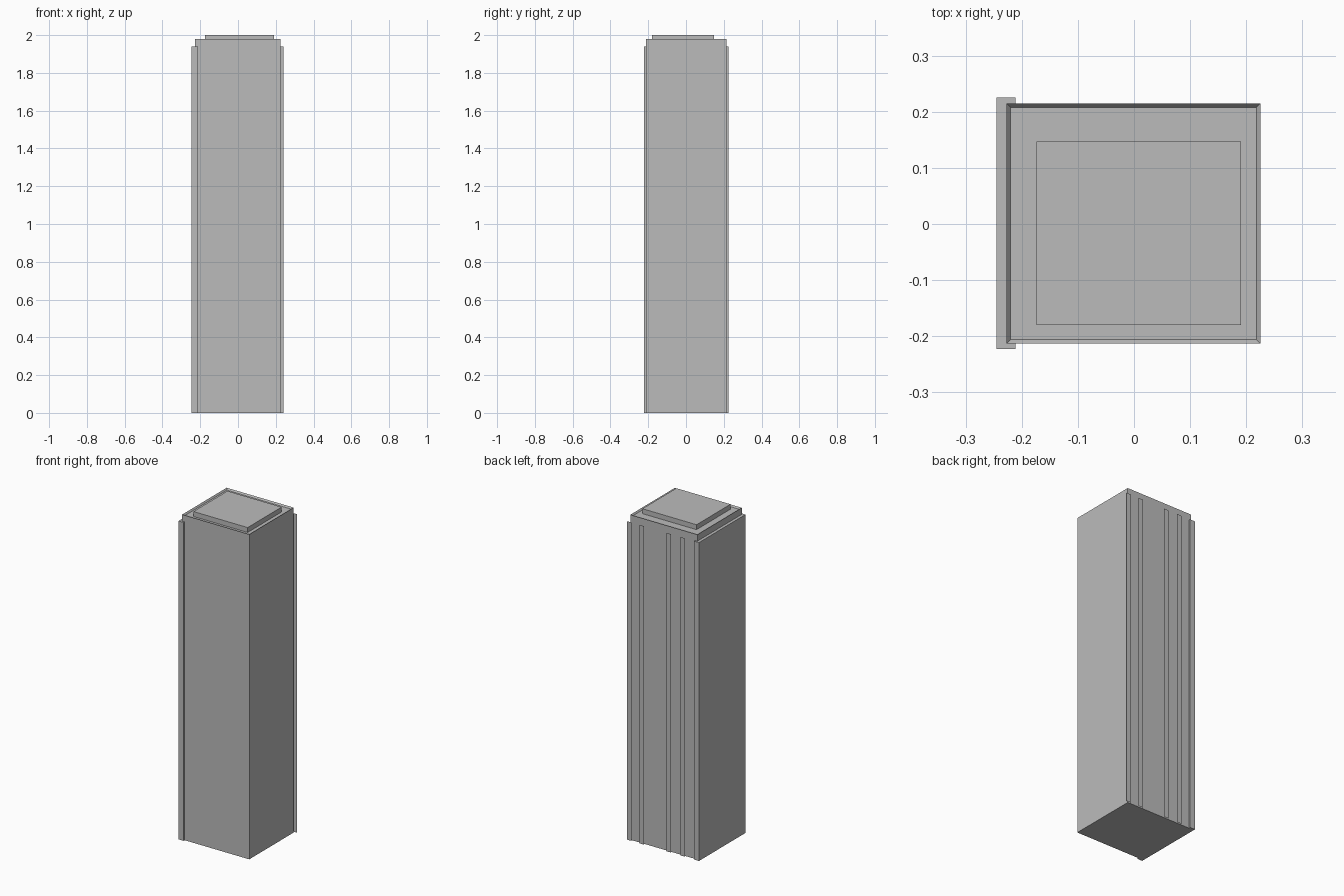
import bpy
import bmesh

cube = bpy.data.objects.get("Cube")
if cube:
    bpy.data.objects.remove(cube, do_unlink=True)

grey = bpy.data.materials.new("concrete_grey")
grey.use_nodes = True
grey.diffuse_color = (0.5, 0.5, 0.5, 1)
grey.node_tree.nodes["Principled BSDF"].inputs["Base Color"].default_value = (0.5, 0.5, 0.5, 1)


def finish(name, bm):
    mesh = bpy.data.meshes.new(name)
    bm.to_mesh(mesh)
    bm.free()
    mesh.materials.append(grey)
    obj = bpy.data.objects.new(name, mesh)
    bpy.context.collection.objects.link(obj)
    return obj


def box_mesh(low, high):
    bm = bmesh.new()
    bmesh.ops.create_cube(bm, size=1)
    for v in bm.verts:
        for i in range(3):
            v.co[i] = high[i] if v.co[i] > 0 else low[i]
    return bm


# Tower shaft with a shallow recessed roof inside a thin parapet
bm = box_mesh((-0.227, -0.213, 0), (0.225, 0.215, 1.98))
roof = max(bm.faces, key=lambda f: f.calc_center_median().z)
bmesh.ops.inset_region(bm, faces=[roof], thickness=0.01)
for v in roof.verts:
    v.co.z -= 0.01
finish("tower_shaft", bm)

# Roof plant block
finish("roof_block", box_mesh((-0.174, -0.18, 1.97), (0.191, 0.147, 2.0)))

# Cladding slab on the side
finish("side_slab", box_mesh((-0.245, -0.223, 0), (-0.211, 0.225, 1.94)))

# Thin vertical fins standing just off the back wall
for number, x in enumerate((-0.135, -0.041, 0.141, 0.225), 1):
    bm = bmesh.new()
    half = 0.0155
    corners = ((x + half, 0), (x - half, 0), (x - half, 1.94), (x + half, 1.94))
    bm.faces.new([bm.verts.new((cx, 0.224, cz)) for cx, cz in corners])
    finish(f"back_fin_{number}", bm)
